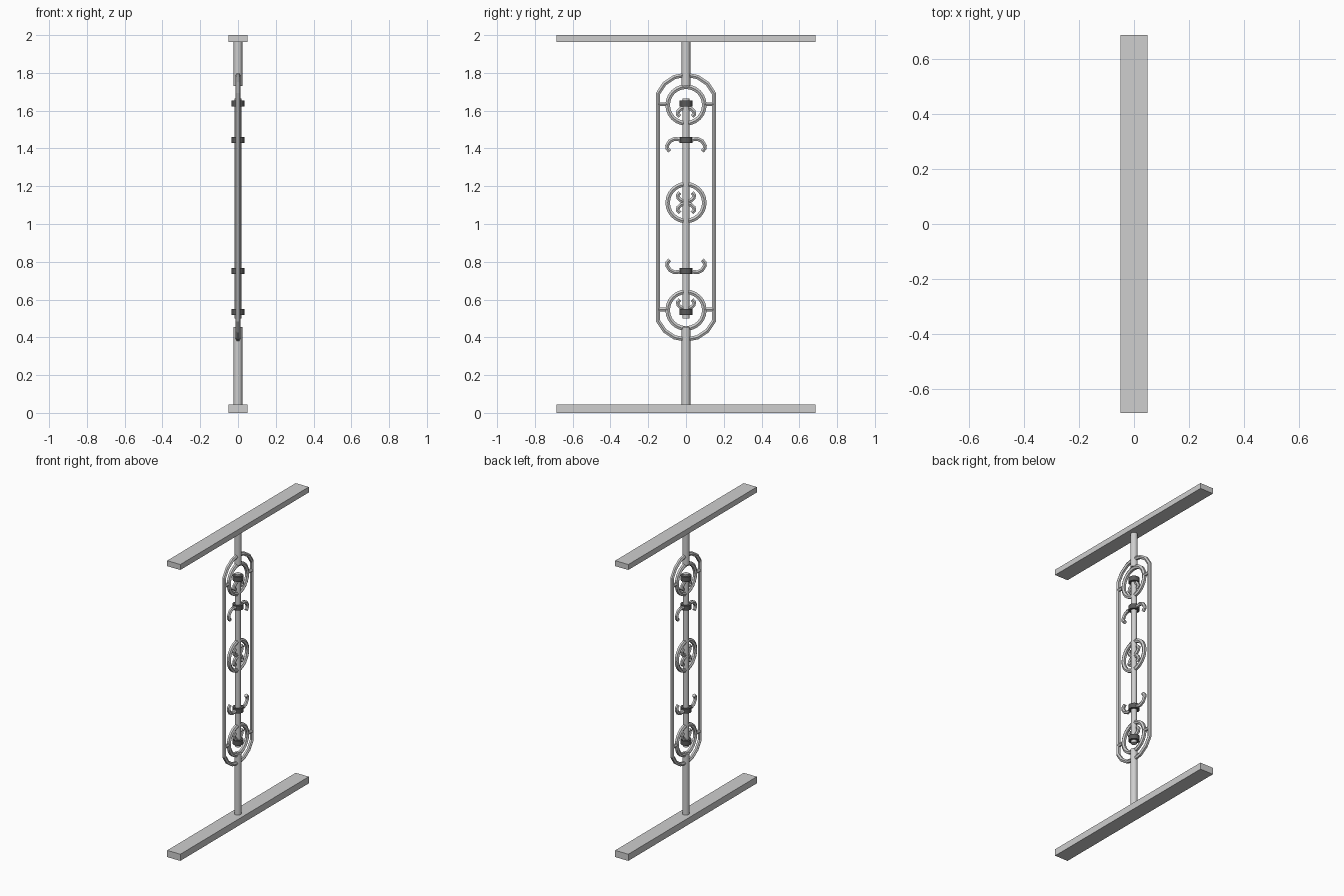
import bpy, math

cube = bpy.data.objects.get("Cube")
if cube:
    bpy.data.objects.remove(cube, do_unlink=True)


def material(name, level):
    mat = bpy.data.materials.new(name)
    mat.use_nodes = True
    mat.diffuse_color = (level, level, level, 1)
    mat.node_tree.nodes["Principled BSDF"].inputs["Base Color"].default_value = mat.diffuse_color
    return mat


light_iron = material("light_grey_iron", 0.62)
dark_iron = material("dark_grey_iron", 0.1)


def box(name, size, z):
    bpy.ops.mesh.primitive_cube_add(size=1, location=(0, 0, z))
    ob = bpy.context.object
    ob.name = name
    ob.scale = size
    ob.data.materials.append(light_iron)


def rod(name, radius, z0, z1, mat=light_iron):
    bpy.ops.mesh.primitive_cylinder_add(vertices=12, radius=radius, depth=z1 - z0,
                                        location=(0, 0, (z0 + z1) / 2))
    ob = bpy.context.object
    ob.name = name
    ob.data.materials.append(mat)
    bpy.ops.object.shade_smooth_by_angle(angle=math.radians(35))


def tube(name, points, radius, closed=False):
    """Round bar swept along (y, z) points in the x = 0 plane."""
    curve = bpy.data.curves.new(name, "CURVE")
    curve.dimensions = "3D"
    curve.bevel_depth = radius
    curve.bevel_resolution = 1
    curve.use_fill_caps = True
    spline = curve.splines.new("POLY")
    spline.points.add(len(points) - 1)
    for p, (y, z) in zip(spline.points, points):
        p.co = (0, y, z, 1)
    spline.use_cyclic_u = closed
    spline.use_smooth = False
    ob = bpy.data.objects.new(name, curve)
    bpy.context.collection.objects.link(ob)
    curve.materials.append(light_iron)


def circle(radius, z, steps):
    return [(radius * math.cos(math.tau * i / steps),
             z + radius * math.sin(math.tau * i / steps)) for i in range(steps)]


def scroll_pair(name, points, z, up):
    for side, label in ((1, "back"), (-1, "front")):
        tube(f"{name}_{label}", [(side * y, z + up * h) for y, h in points], 0.012)


TOP, MID, LOW = 1.63, 1.113, 0.548

# Rails and posts
box("bottom_rail", (0.098, 1.37, 0.045), 0.0225)
box("top_rail", (0.098, 1.37, 0.037), 1.9815)
rod("bottom_post", 0.023, 0.045, 0.455)
rod("top_post", 0.023, 1.73, 1.965)
rod("centre_rod", 0.019, 0.5, 1.665)

# Long outer frame with rounded ends
step = math.pi / 8
upper = [(0.16 * math.cos(step * i), TOP + 0.16 * math.sin(step * i)) for i in range(1, 8)]
lower = [(-y, LOW - (z - TOP)) for y, z in upper]
tube("outer_frame", upper + lower, 0.013, True)

# Rings, with short ties from the end rings to the frame
for name, z in (("top", TOP), ("middle", MID), ("bottom", LOW - 0.004)):
    tube(name + "_ring", circle(0.097, z, 24), 0.014, True)
    if name != "middle":
        for s, label in ((1, "back"), (-1, "front")):
            tube(f"{name}_tie_{label}", [(s * 0.1, z + 0.004), (s * 0.148, z + 0.004)], 0.012)

# Dark collars clamped round the centre rod
for name, z in (("top", 1.639), ("upper", 1.445), ("lower", 0.75), ("bottom", 0.533)):
    rod(name + "_collar", 0.034, z - 0.016, z + 0.016, dark_iron)

# Open hooks and small scrolls
hook = [(0.015, 0), (0.06, -0.006), (0.085, 0.006), (0.1, 0.03), (0.099, 0.045), (0.086, 0.06)]
scroll_pair("upper_hook", hook, 1.445, -1)
scroll_pair("lower_hook", hook, 0.75, 1)
curl = [(0.008, 0), (0.026, 0.004), (0.041, 0.018), (0.044, 0.034), (0.032, 0.046)]
scroll_pair("top_curl", curl, 1.615, -1)
scroll_pair("bottom_curl", curl, 0.553, 1)
scroll_pair("middle_upper_curl", curl, 1.12, 1)
scroll_pair("middle_lower_curl", curl, 1.106, -1)
